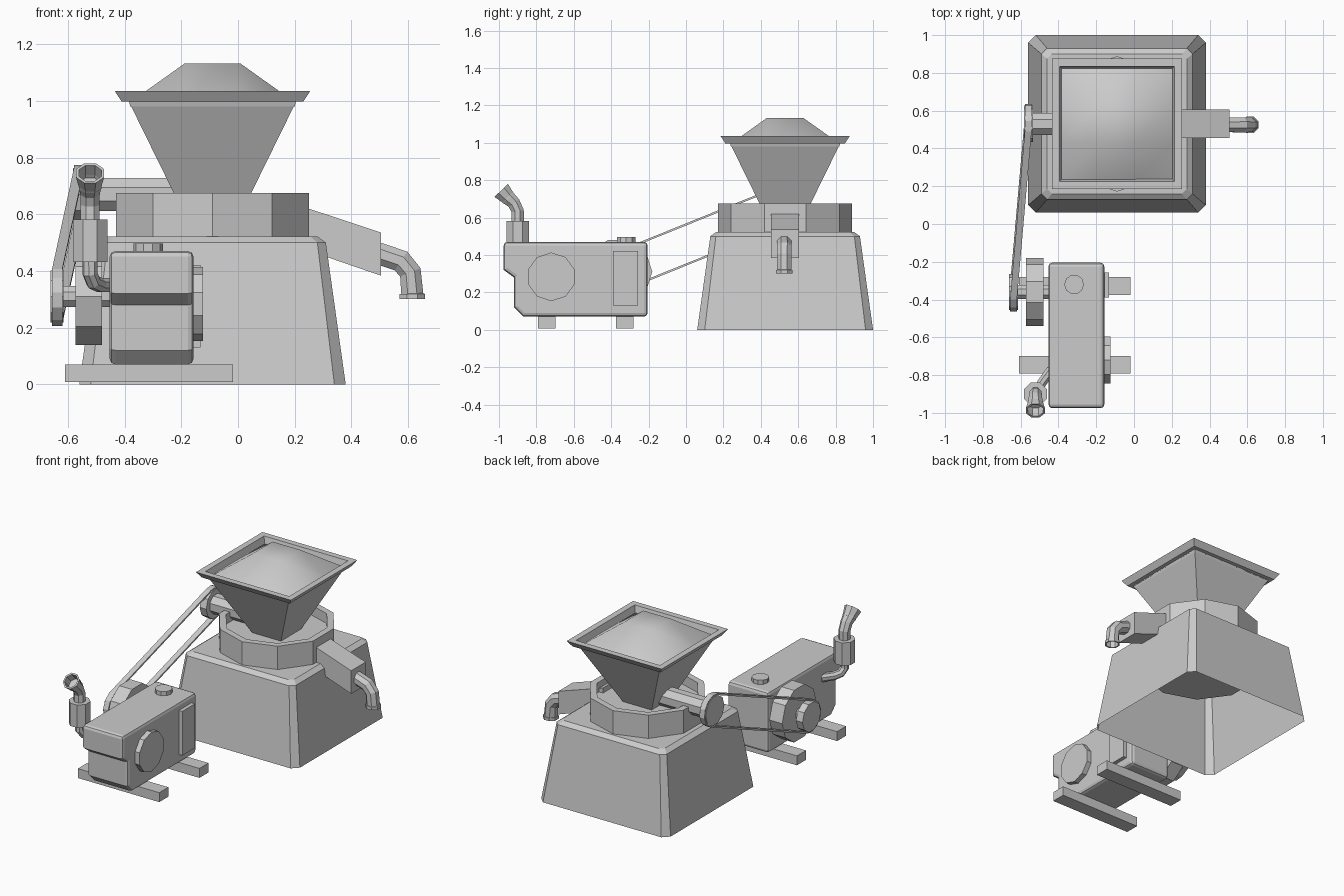
import bpy, bmesh
from math import sin, cos, pi, atan2
from mathutils import Vector

if "Cube" in bpy.data.objects:
    bpy.data.objects.remove(bpy.data.objects["Cube"])

CX, CY = -0.09, 0.53      # mill axis
EY, EZ = -0.36, 0.31      # engine shaft axis
SZ = 0.67                 # mill drive shaft height


def make(name, bm, smooth=False):
    bmesh.ops.recalc_face_normals(bm, faces=bm.faces)
    me = bpy.data.meshes.new(name)
    bm.to_mesh(me)
    bm.free()
    ob = bpy.data.objects.new(name, me)
    bpy.context.collection.objects.link(ob)
    if smooth:
        for p in me.polygons:
            p.use_smooth = True
    return ob


def loft(name, rings, cap_start=True, cap_end=True, closed=False):
    """Skin a list of equally sized point rings."""
    bm = bmesh.new()
    vs = [[bm.verts.new(p) for p in r] for r in rings]
    n = len(vs[0])
    pairs = list(zip(vs, vs[1:])) + ([(vs[-1], vs[0])] if closed else [])
    for a, b in pairs:
        for i in range(n):
            j = (i + 1) % n
            bm.faces.new((a[i], a[j], b[j], b[i]))
    if cap_start and not closed:
        bm.faces.new(vs[0])
    if cap_end and not closed:
        bm.faces.new(vs[-1])
    return make(name, bm)


def square(h, z, c=0.0):
    """Square ring about the mill axis, with corner cut c if given."""
    if c == 0:
        pts = [(-h, -h), (h, -h), (h, h), (-h, h)]
    else:
        k = h - c
        pts = [(-k, -h), (k, -h), (h, -k), (h, k), (k, h), (-k, h), (-h, k), (-h, -k)]
    return [(CX + x, CY + y, z) for x, y in pts]


def box(name, x0, x1, y0, y1, z0, z1):
    r = [(x0, y0), (x1, y0), (x1, y1), (x0, y1)]
    return loft(name, [[(x, y, z) for x, y in r] for z in (z0, z1)])


def circle(c, axis, r, n=10, phase=0.0):
    pts = []
    for i in range(n):
        a = 2 * pi * i / n + phase
        u, v = r * cos(a), r * sin(a)
        off = (0, u, v) if axis == 'x' else (u, v, 0)
        pts.append(Vector(c) + Vector(off))
    return pts


def disc(name, axis, c, r, t0, t1, n=10, phase=0.0):
    """Cylinder along an axis from t0 to t1."""
    def at(t):
        return (t, c[0], c[1]) if axis == 'x' else (c[0], c[1], t)
    return loft(name, [circle(at(t), axis, r, n, phase) for t in (t0, t1)])


def tube(name, path, radii, side, n=8, hollow=None):
    """Sweep a round section along a planar path; optionally recess its end."""
    P = [Vector(p) for p in path]
    side = Vector(side).normalized()
    rings = []
    for i, p in enumerate(P):
        a = (p - P[max(i - 1, 0)]).normalized()
        b = (P[min(i + 1, len(P) - 1)] - p).normalized()
        t = (a + b).normalized()
        up = t.cross(side).normalized()
        rings.append([p + radii[i] * (cos(w) * side + sin(w) * up)
                      for w in [2 * pi * (k + .5) / n for k in range(n)]])
    if hollow:
        c, t = P[-1], (P[-1] - P[-2]).normalized()
        inner = [c + (q - c) * 0.8 for q in rings[-1]]
        rings += [inner, [q - t * hollow for q in inner]]
    return loft(name, rings)


# Mill base: tapered shell, open underneath
loft("mill_base", [square(.47, 0, .04), square(.40, .50, .03), square(.37, .522, .025)],
     cap_start=False)

# Ten-sided chamber pot hanging through the base
loft("mill_chamber", [circle((CX, CY, z), 'z', r, 10, pi / 2)
     for r, z in [(.358, .375), (.358, .675), (.315, .675), (.315, .61)]])

# Hopper with flared rim
loft("hopper", [square(.105, .61), square(.295, .997), square(.32, .997), square(.345, 1.035),
                square(.305, 1.035), square(.29, .98)], cap_end=False)

# Heaped load in the hopper
bm = bmesh.new()
bmesh.ops.create_grid(bm, x_segments=3, y_segments=3, size=.295)
for v in bm.verts:
    inside = abs(v.co.x) < .2 and abs(v.co.y) < .2
    v.co = (CX + v.co.x, CY + v.co.y, 1.132 if inside else .992)
make("hopper_load", bm, smooth=True)

# Discharge chute and elbow spout
loft("chute", [[(x, CY + y, z) for y, z in [(-.075, zb), (.075, zb), (.075, zt), (-.075, zt)]]
               for x, zb, zt in [(.18, .495, .643), (.505, .383, .535)]])
tube("spout", [(.48, CY - .005, .467), (.575, CY - .005, .435), (.608, CY - .005, .395),
               (.615, CY - .005, .32), (.615, CY - .005, .319), (.615, CY - .005, .30)],
     [.042, .043, .042, .042, .048, .048], (0, 1, 0), hollow=.05)

# Mill drive shaft and pulley
disc("mill_shaft", 'x', (CY, SZ), .063, -.54, -.17, 8, pi / 8)
disc("mill_pulley", 'x', (CY, SZ), .097, -.582, -.535, 10)

# Engine body
profile = [(-.205, .07), (-.205, .47), (-.975, .47), (-.975, .32), (-.92, .28),
           (-.92, .12), (-.87, .07)]
body = loft("engine_body", [[(x, y, z) for y, z in profile] for x in (-.453, -.157)])
bev = body.modifiers.new("soft_edges", 'BEVEL')
bev.width, bev.segments, bev.limit_method = .02, 2, 'ANGLE'
bev.angle_limit = pi / 3.2

# Engine side details and filler cap
disc("engine_side_cover", 'x', (-.72, .283), .13, -.17, -.124, 10, pi / 10)
box("engine_side_panel", -.17, -.132, -.39, -.257, .13, .42)
disc("filler_cap", 'z', (-.317, -.32), .052, .46, .497, 10)

# Skids
for nm, y in (("rear_skid", -.328), ("front_skid", -.745)):
    box(nm, -.61, -.018, y - .047, y + .047, 0.005, .07)

# Flywheel, engine shaft and pulley
disc("flywheel", 'x', (EY, EZ), .18, -.573, -.48, 10)
disc("engine_shaft", 'x', (EY, EZ), .04, -.63, -.44, 8, pi / 8)
disc("engine_pulley", 'x', (EY, EZ), .096, -.662, -.615, 10)

# Drive belt wrapped round both pulleys
phi = atan2(SZ - EZ, CY - EY)
loop = []
for x, y, z, start in ((-.638, EY, EZ, phi + pi / 2), (-.56, CY, SZ, phi - pi / 2)):
    for k in range(7):
        a = start + pi * k / 6
        loop.append([(x + s, y + r * cos(a), z + r * sin(a))
                     for s, r in ((-.018, .094), (.018, .094), (.018, .105), (-.018, .105))])
loft("drive_belt", loop, closed=True)

# Exhaust: inlet elbow, muffler and flared tail pipe
MX, MY = -.522, -.9
tube("exhaust_inlet", [(MX, MY, .45), (MX, MY, .39), (MX + .012, MY + .02, .36),
                       (MX + .035, MY + .06, .35), (MX + .085, MY + .13, .35)],
     [.027] * 5, (.13, -.085, 0))
disc("muffler", 'z', (MX, MY), .066, .432, .582, 8, pi / 8)
tube("tail_pipe", [(MX, MY, .57), (MX, MY, .635), (MX, MY - .02, .677),
                   (MX, MY - .05, .705), (MX, MY - .088, .745)],
     [.036, .036, .037, .042, .054], (1, 0, 0), hollow=.06)

# Put the whole model on the ground
for ob in bpy.data.objects:
    if ob.name.endswith("skid"):
        for v in ob.data.vertices:
            v.co.z = max(v.co.z, .008)
